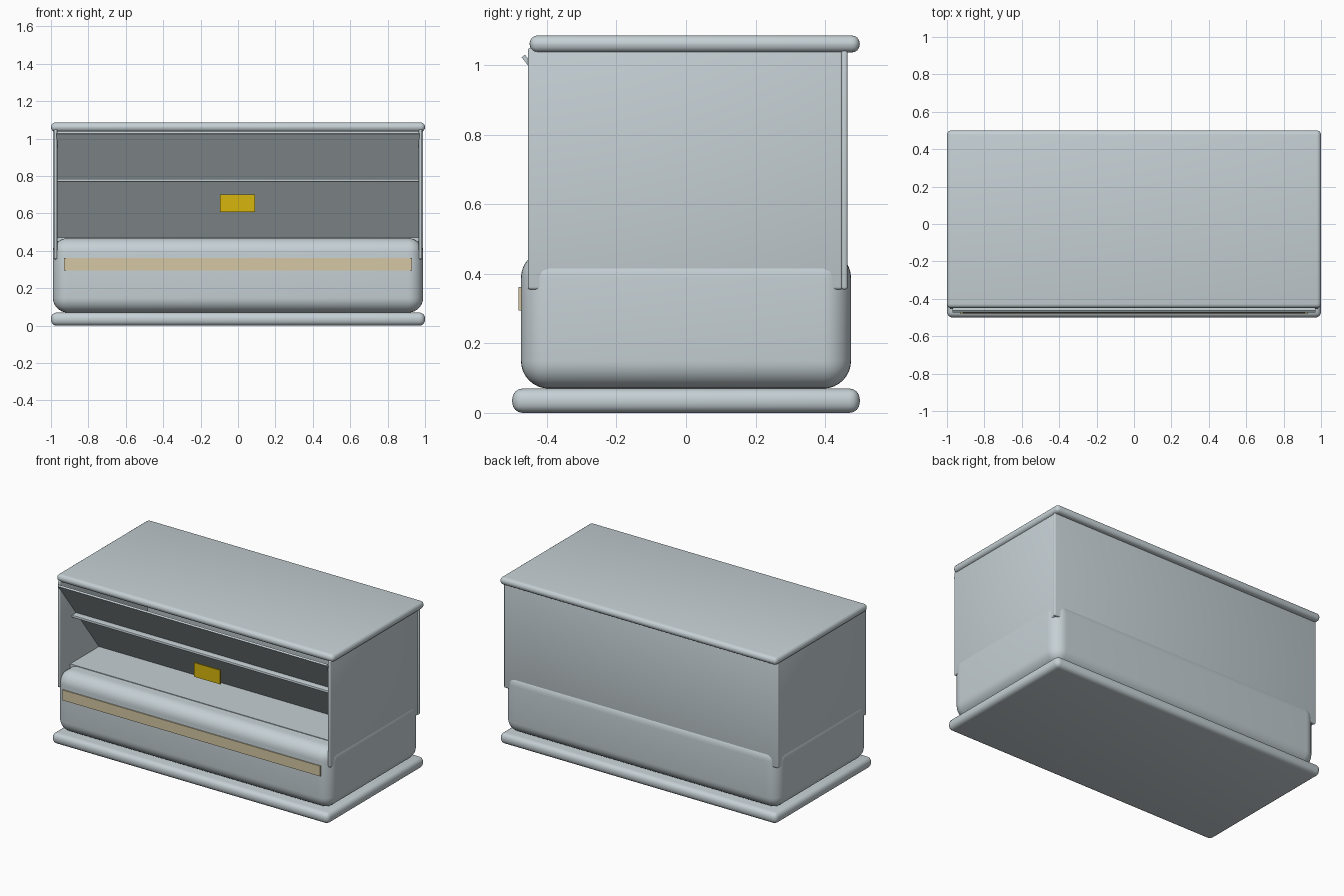
import bpy
import math
from mathutils import Vector

cube = bpy.data.objects.get("Cube")
if cube:
    bpy.data.objects.remove(cube, do_unlink=True)


def material(name, rgb):
    m = bpy.data.materials.new(name)
    m.use_nodes = True
    m.diffuse_color = (*rgb, 1)
    m.node_tree.nodes["Principled BSDF"].inputs["Base Color"].default_value = (*rgb, 1)
    return m


PALE = material("pale blue grey", (0.56, 0.63, 0.66))
TAN = material("tan", (0.66, 0.57, 0.37))
GOLD = material("gold", (0.68, 0.46, 0.004))


def box(name, x, y, z, mat=PALE, bevel=0.0, segments=4, tilt=0.0):
    """Box spanning three (low, high) ranges, with optional rounded edges."""
    spans = (x, y, z)
    bpy.ops.mesh.primitive_cube_add(size=1, location=[sum(s) / 2 for s in spans])
    ob = bpy.context.object
    ob.name = name
    ob.scale = [s[1] - s[0] for s in spans]
    bpy.ops.object.transform_apply(location=False, rotation=False, scale=True)
    ob.rotation_euler.x = tilt
    ob.data.materials.append(mat)
    if bevel:
        mod = ob.modifiers.new("rounding", 'BEVEL')
        mod.width = bevel
        mod.segments = segments
        bpy.ops.object.modifier_apply(modifier=mod.name)
        bpy.ops.object.shade_smooth_by_angle(angle=math.radians(35))
    return ob


# Base, rounded body and lid
box("base_slab", (-1, 1), (-0.5, 0.5), (0, 0.07), bevel=0.03)
box("lower_body", (-0.99, 0.99), (-0.475, 0.475), (0.07, 0.468), bevel=0.08, segments=8)
box("top_slab", (-1, 1), (-0.45, 0.5), (1.037, 1.086), bevel=0.023)

# Side and back walls, sunk into the body
for side, name in ((1, "left_wall"), (-1, "right_wall")):
    box(name, sorted((side * 0.966, side * 0.985)), (-0.455, 0.45), (0.355, 1.05),
        bevel=0.007, segments=3)
box("back_wall", (-0.99, 0.99), (0.447, 0.465), (0.355, 1.05), bevel=0.007, segments=3)

# Display floor
box("display_floor", (-0.966, 0.966), (-0.35, 0.45), (0.45, 0.472))

# Sloping inner panel running from the lid's front edge back to the floor
top, foot = Vector((0, -0.468, 1.027)), Vector((0, -0.03, 0.45))
run = top - foot
mid = (top + foot) / 2
box("sloping_panel", (-0.97, 0.97), (mid.y - 0.006, mid.y + 0.006),
    (mid.z - run.length / 2, mid.z + run.length / 2),
    tilt=math.atan2(-run.y, run.z))

# Narrow shelf on the slope
box("narrow_shelf", (-0.966, 0.966), (-0.335, -0.26), (0.768, 0.785), bevel=0.005, segments=2)

# Front strip and small tag
box("front_strip", (-0.93, 0.93), (-0.482, -0.473), (0.295, 0.362), TAN)
box("tag_plate", (-0.097, 0.092), (-0.316, -0.308), (0.608, 0.7), GOLD)
